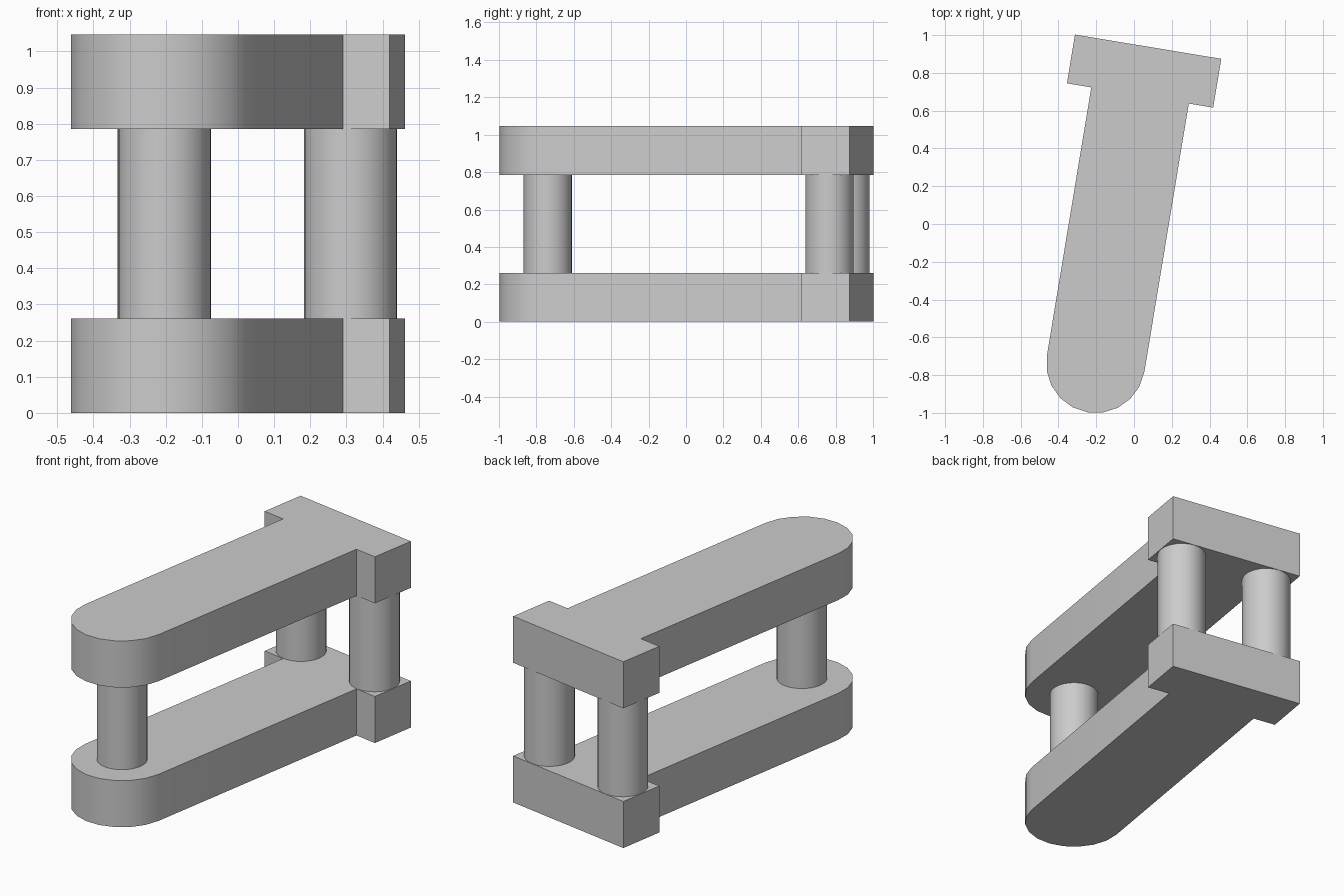
import bpy, bmesh, math
from mathutils import Matrix, Vector

cube = bpy.data.objects.get("Cube")
if cube:
    bpy.data.objects.remove(cube, do_unlink=True)

U = 0.1308                                  # module: every size is a multiple of it
ARC_STEPS = 10
PLACE = Matrix.Translation((-0.203, -0.739, 0)) @ Matrix.Rotation(math.radians(-9.4), 4, 'Z')

grey = bpy.data.materials.new("light_grey")
grey.use_nodes = True
COLOUR = (0.6, 0.6, 0.6, 1)
grey.diffuse_color = COLOUR
grey.node_tree.nodes["Principled BSDF"].inputs["Base Color"].default_value = COLOUR


def prism(name, outline, bottom, top):
    """Extrude an outline, given in modules, between two heights."""
    bm = bmesh.new()
    face = bm.faces.new([bm.verts.new((x * U, y * U, bottom * U)) for x, y in outline])
    up = bmesh.ops.extrude_face_region(bm, geom=[face])["geom"]
    bmesh.ops.translate(bm, vec=Vector((0, 0, (top - bottom) * U)),
                        verts=[v for v in up if isinstance(v, bmesh.types.BMVert)])
    bmesh.ops.recalc_face_normals(bm, faces=bm.faces)
    mesh = bpy.data.meshes.new(name)
    bm.to_mesh(mesh)
    bm.free()
    mesh.materials.append(grey)
    obj = bpy.data.objects.new(name, mesh)
    obj.matrix_world = PLACE
    bpy.context.collection.objects.link(obj)
    bpy.ops.object.select_all(action='DESELECT')
    obj.select_set(True)
    bpy.context.view_layer.objects.active = obj
    bpy.ops.object.shade_smooth_by_angle(angle=math.radians(30))
    return obj


def arc(x, y, radius, start, sweep, steps):
    angles = [start + sweep * i / steps for i in range(steps + 1)]
    return [(x + radius * math.cos(a), y + radius * math.sin(a)) for a in angles]


# T-shaped plates with a rounded front end
t_outline = arc(0, 0, 2, math.pi, math.pi, ARC_STEPS)
t_outline += [(2, 11), (3, 11), (3, 13), (-3, 13), (-3, 11), (-2, 11)]
prism("bottom_plate", t_outline, 0, 2)
prism("top_plate", t_outline, 6, 8)

# Round posts between the plates
for name, x, y in (("front_post", 0, 0), ("back_left_post", 2, 12), ("back_right_post", -2, 12)):
    prism(name, arc(x, y, 0.985, 0, math.tau, 32)[:-1], 2, 6)
